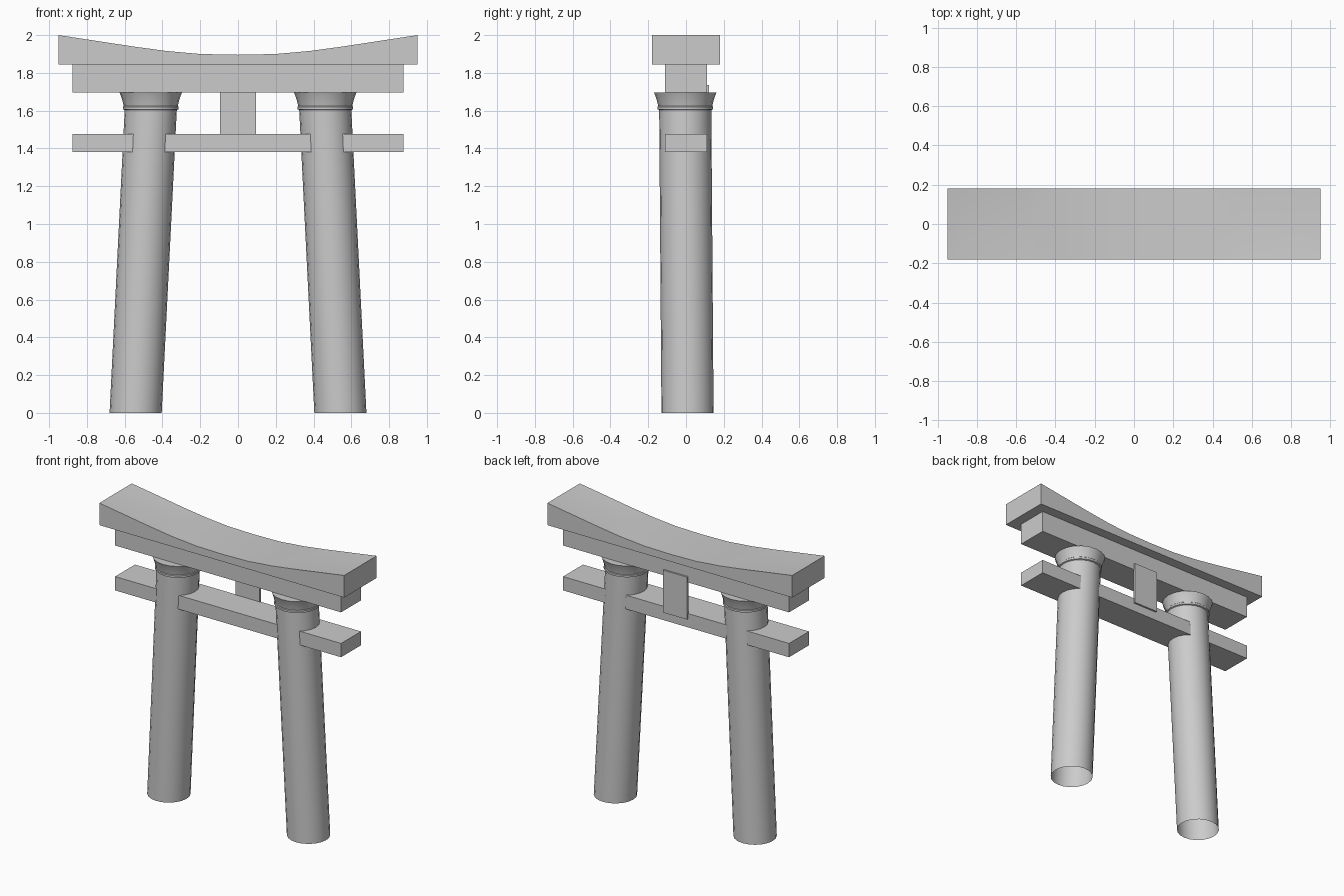
import bpy, bmesh, math

if "Cube" in bpy.data.objects:
    bpy.data.objects.remove(bpy.data.objects["Cube"])


def finish(name, bm, smooth=None):
    bmesh.ops.recalc_face_normals(bm, faces=bm.faces[:])
    mesh = bpy.data.meshes.new(name)
    bm.to_mesh(mesh)
    bm.free()
    obj = bpy.data.objects.new(name, mesh)
    bpy.context.collection.objects.link(obj)
    if smooth:
        bpy.ops.object.select_all(action='DESELECT')
        obj.select_set(True)
        bpy.context.view_layer.objects.active = obj
        bpy.ops.object.shade_smooth_by_angle(angle=math.radians(smooth))
    return obj


def box(name, x, y0, y1, z0, z1):
    bm = bmesh.new()
    bmesh.ops.create_cube(bm, size=1)
    for v in bm.verts:
        v.co.x *= 2 * x
        v.co.y = y1 if v.co.y > 0 else y0
        v.co.z = z1 if v.co.z > 0 else z0
    return finish(name, bm)


# Straight beams and the thin tablet fixed to the back
box("upper_beam", 0.877, -0.11, 0.11, 1.695, 1.846)
box("tie_beam", 0.877, -0.11, 0.11, 1.38, 1.477)
box("tablet", 0.094, 0.105, 0.123, 1.44, 1.737)

# Top beam: flat underside, upswept top with slightly dished ends
half = [(0.0, 1.896), (0.2, 1.9), (0.38, 1.916), (0.55, 1.939), (0.95, 2.0)]
stations = [(-x, z) for x, z in half[:0:-1]] + half
bm = bmesh.new()
rows = []
for y in (-0.18, -0.11, 0.11, 0.18):
    row = []
    for x, z in stations:
        if abs(y) < 0.15 and abs(x) > 0.9:
            x, z = math.copysign(0.88, x), 1.979
        row.append(bm.verts.new((x, y, z)))
    rows.append(row)
for a, b in zip(rows, rows[1:]):
    for i in range(len(a) - 1):
        bm.faces.new((a[i], a[i + 1], b[i + 1], b[i]))
for i in (0, -1):
    bm.faces.new([r[i] for r in rows])
low = [bm.verts.new((x, y, 1.845)) for x, y in
       ((-0.95, -0.18), (0.95, -0.18), (0.95, 0.18), (-0.95, 0.18))]
bm.faces.new(low)
bm.faces.new([low[0], low[1]] + rows[0][::-1])
bm.faces.new([low[3], low[2]] + rows[3][::-1])
bm.faces.new((low[0], low[3], rows[3][0], rows[0][0]))
bm.faces.new((low[1], low[2], rows[3][-1], rows[0][-1]))
finish("top_beam", bm, 30)

# Leaning pillars, open underneath, with flared capitals: (radius, z)
profile = [(0.138, 0), (0.138, 1.603), (0.147, 1.607), (0.147, 1.62),
           (0.143, 1.624), (0.149, 1.65), (0.159, 1.68), (0.165, 1.695)]
SIDES = 20
for side, name in ((-1, "left_pillar"), (1, "right_pillar")):
    bm = bmesh.new()
    rings = []
    for r, z in profile:
        t = min(z / 1.603, 1)
        cx, cy = side * (0.542 - 0.08 * t), 0.008 - 0.012 * t
        rings.append([bm.verts.new((cx + r * math.cos(math.tau * k / SIDES),
                                    cy + r * math.sin(math.tau * k / SIDES), z))
                      for k in range(SIDES)])
    for a, b in zip(rings, rings[1:]):
        for k in range(SIDES):
            n = (k + 1) % SIDES
            bm.faces.new((a[k], a[n], b[n], b[k]))
    bm.faces.new(rings[-1])
    finish(name, bm, 35)
